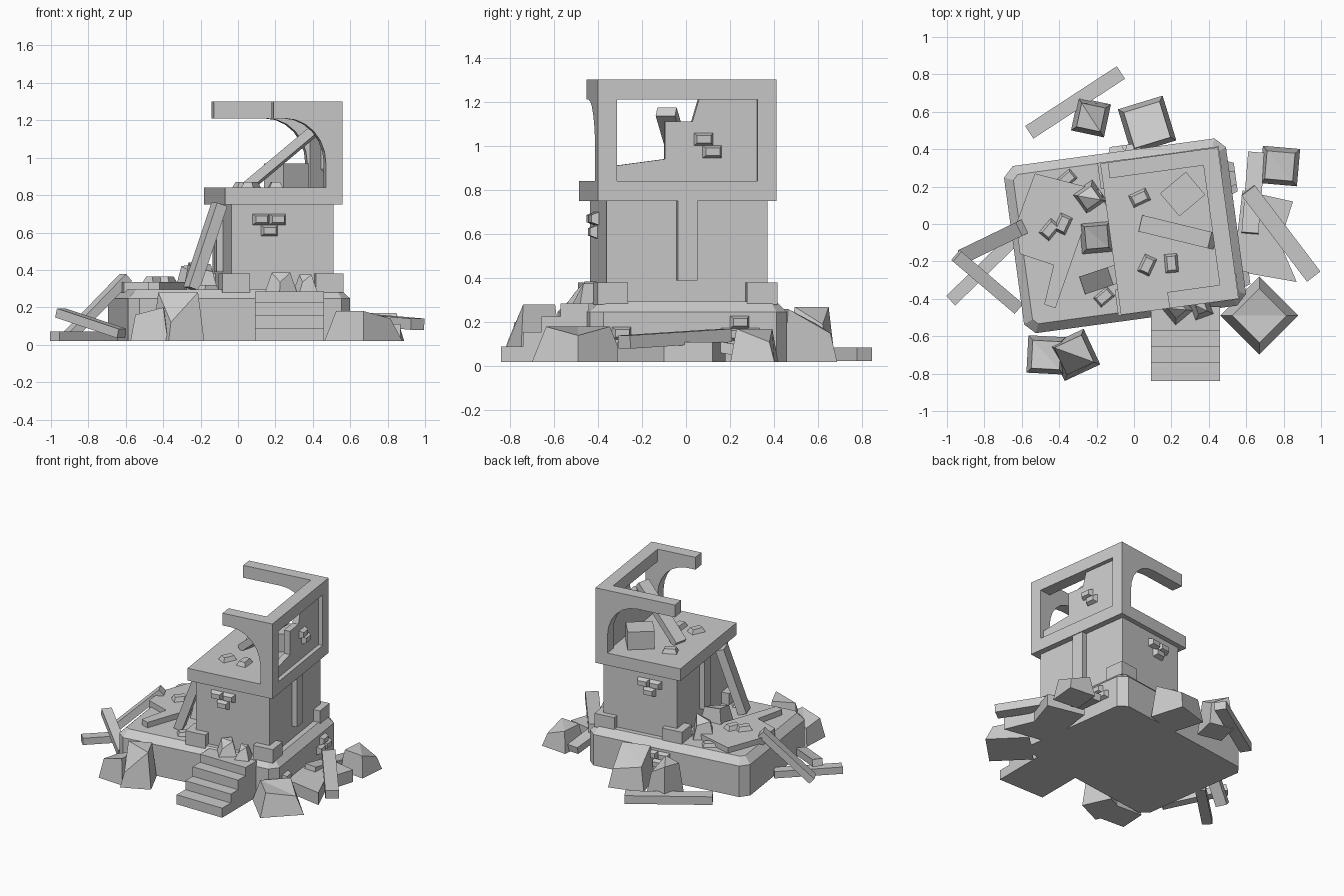
import bpy, bmesh, math
from mathutils import Matrix, Vector, Euler

if "Cube" in bpy.data.objects:
    bpy.data.objects.remove(bpy.data.objects["Cube"])

TH = math.radians(7.8)
R = Matrix.Rotation(TH, 4, 'Z')          # the whole building is turned a little


def finish(name, bm, mat=Matrix()):
    bmesh.ops.recalc_face_normals(bm, faces=bm.faces)
    me = bpy.data.meshes.new(name)
    bm.to_mesh(me)
    bm.free()
    ob = bpy.data.objects.new(name, me)
    ob.matrix_world = mat
    bpy.context.collection.objects.link(ob)
    return ob


def box(name, u0, u1, v0, v1, z0, z1, mat=R):
    bm = bmesh.new()
    m = Matrix.Translation(((u0 + u1) / 2, (v0 + v1) / 2, (z0 + z1) / 2)) @ \
        Matrix.Diagonal((u1 - u0, v1 - v0, z1 - z0, 1))
    bmesh.ops.create_cube(bm, size=1, matrix=m)
    return finish(name, bm, mat)


def prism(name, pts, a, b, axis='z', mat=R):
    """Extrude a 2D profile from a to b along an axis."""
    put = {'x': lambda p, d: (d, p[0], p[1]),
           'y': lambda p, d: (p[0], d, p[1]),
           'z': lambda p, d: (p[0], p[1], d)}[axis]
    bm = bmesh.new()
    lo = [bm.verts.new(put(p, a)) for p in pts]
    hi = [bm.verts.new(put(p, b)) for p in pts]
    bm.faces.new(lo)
    bm.faces.new(hi)
    n = len(pts)
    for i in range(n):
        bm.faces.new((lo[i], lo[(i + 1) % n], hi[(i + 1) % n], hi[i]))
    return finish(name, bm, mat)


def tapered(name, w, d, hs, inset, mat):
    """Four-sided stone: base rectangle, smaller top with four corner heights."""
    bm = bmesh.new()
    cs = [(-1, -1), (1, -1), (1, 1), (-1, 1)]
    lo = [bm.verts.new((x * w / 2, y * d / 2, 0)) for x, y in cs]
    hi = [bm.verts.new((x * (w / 2 - inset), y * (d / 2 - inset), h)) for (x, y), h in zip(cs, hs)]
    bm.faces.new(lo)
    for i in range(4):
        j = (i + 1) % 4
        bm.faces.new((lo[i], lo[j], hi[j], hi[i]))
    if max(hs) - min(hs) < 1e-4:
        bm.faces.new(hi)
    else:
        bm.faces.new((hi[0], hi[1], hi[3]))
        bm.faces.new((hi[1], hi[2], hi[3]))
    return finish(name, bm, mat)


def rock(name, x, y, w, ang, z, hs, inset=.025):
    m = Matrix.Translation((x, y, z)) @ Matrix.Rotation(math.radians(ang), 4, 'Z')
    tapered(name, w, w, hs, inset, m)


def brick(name, loc, rot, w=.09, d=.06, h=.035, mat=R):
    m = mat @ Matrix.Translation(loc) @ Euler([math.radians(a) for a in rot]).to_matrix().to_4x4()
    tapered(name, w, d, [h] * 4, .013, m)


def plank(name, p, q, w, t):
    p, q = Vector(p), Vector(q)
    d = q - p
    x = d.normalized()
    y = Vector((0, 0, 1)).cross(x).normalized()
    m = Matrix((x, y, x.cross(y))).transposed().to_4x4()
    m.translation = (p + q) / 2
    box(name, -d.length / 2, d.length / 2, -w / 2, w / 2, -t / 2, t / 2, m)


# foundation with chamfered corners and top edge
base = box('foundation', -.655, .543, -.507, .395, .02, .295)
bm = bmesh.new()
bm.from_mesh(base.data)
up = [e for e in bm.edges if abs(e.verts[0].co.z - e.verts[1].co.z) > .1]
bmesh.ops.bevel(bm, geom=up, offset=.055, segments=1, affect='EDGES')
top = [e for e in bm.edges if min(v.co.z for v in e.verts) > .1]
bmesh.ops.bevel(bm, geom=top, offset=.048, segments=1, affect='EDGES')
bm.to_mesh(base.data)
bm.free()

# lower room, pilasters, corner stones, upper floor
box('lower_room', -.094, .456, -.426, .311, .28, .76)
box('right_pilaster', .44, .495, -.105, -.015, .39, .76)
box('left_pilaster', -.13, -.08, -.105, -.015, .39, .76)
box('upper_floor', -.135, .50, -.472, .345, .75, .84)
for u in (-.075, .43):
    for v in (-.405, .28):
        box('corner_stone', u - .075, u + .075, v - .07, v + .07, .28, .38)


# upper frame: front and back arches with broken beams, right wall
def arch(name, end, v0, v1):
    curve = [(.19 + .22 * math.cos(a), .97 + .24 * math.sin(a))
             for a in [math.radians(15 * i) for i in range(7)]]
    prism(name, [(.50, .84), (.41, .84)] + curve + [(end, 1.21), (end, 1.30), (.50, 1.30)], v0, v1, 'y')


arch('front_arch', .127, -.472, -.385)
arch('back_arch', -.095, .26, .345)
box('right_beam', .41, .50, -.386, .261, 1.21, 1.30)
prism('broken_wall', [(-.386, .84), (.261, .84), (.261, 1.21), (-.005, 1.21), (-.035, 1.11),
                      (-.16, 1.11), (-.16, .94), (-.386, .91)], .425, .47, 'x')

# steps up to the foundation
prism('steps', [(-.84, .02), (-.84, .09), (-.74, .09), (-.74, .155), (-.655, .155), (-.655, .225),
                (-.57, .225), (-.57, .285), (-.44, .285), (-.44, .02)], .09, .46, 'x', Matrix())

# wall brick clusters
for s, v, rx in ((1, -.424, 90), (-1, .309, -90)):
    for du, z in ((-.045, .67), (.045, .67), (0, .61)):
        brick('wall_brick', (.11 + s * du, v, z), (rx, 0, 0))
for v, z in ((.015, 1.03), (.055, .973)):
    brick('upper_wall_brick', (.465, v, z), (90, 0, 90))
for v, z in ((.17, .20), (.22, .145), (.13, .145), (-.37, .15)):
    brick('foundation_brick', (.538, v, z), (90, 0, 90))
for u, z in ((-.04, .20), (.05, .20), (0, .14)):
    brick('back_foundation_brick', (u, .39, z), (-90, 0, 0))

# loose bricks
for x, y, z, a in ((.03, .14, .84, 25), (.07, -.22, .84, 65), (.2, -.21, .84, 95),
                   (-.36, .24, .29, 40), (-.45, -.03, .335, 50), (-.38, 0, .335, 65),
                   (-.16, -.39, .29, 40)):
    brick('loose_brick', (x, y, z), (0, 0, a), .1, .07, .03, Matrix())

# rocks around and on the foundation
rock('front_left_rock_small', -.47, -.70, .20, -3, .02, (.14, .18, .18, .12))
rock('front_left_rock_large', -.32, -.70, .21, 25, .02, (.10, .26, .26, .26))
rock('front_right_rock', .67, -.49, .295, 45, .02, (.16, .12, .16, .16), .045)
rock('right_rock', .78, .31, .20, -5, .02, (.15, .15, .09, .15))
rock('back_left_rock', -.23, .57, .18, -12, .02, (.24, .25, .17, .25))
rock('back_rock', .07, .53, .25, 17, .02, (.24, .24, .13, .17))
rock('rubble', -.24, .14, .14, 35, .29, (.1, .15, .1, .13))
rock('rubble', -.20, -.07, .17, 5, .29, (.13, .1, .14, .15))
rock('rubble', .23, -.455, .12, 40, .285, (.05, .1, .1, .1))
rock('rubble', .36, -.45, .10, 20, .285, (.05, .09, .09, .09))

# fallen wall panels
prism('fallen_panel', [(-.53, .27), (-.18, .18), (-.12, .02), (-.28, -.05), (-.42, -.45), (-.48, -.43),
                       (-.43, -.22), (-.61, -.16), (-.63, 0)], .28, .335, 'z', Matrix())
prism('right_fallen_panel', [(.58, .18), (.85, .12), (.78, -.1), (.87, -.31), (.53, -.25)],
      .02, .11, 'z', Matrix())
fallen = box('fallen_block', -.09, .09, -.08, .08, -.07, .07,
             Matrix.Translation((.26, .16, .90)) @ Matrix.Rotation(math.radians(40), 4, 'Z'))

# broken planks
for name, p, q, w, t in (
        ('upper_leaning_plank', (.05, 0, .845), (.42, -.09, 1.155), .09, .05),
        ('left_leaning_plank', (-.25, -.32, .30), (-.10, -.27, .75), .10, .06),
        ('left_plank_raised', (-.91, -.17, .04), (-.60, -.02, .36), .08, .05),
        ('left_plank_tilted', (-.95, -.17, .17), (-.62, -.45, .06), .07, .05),
        ('left_plank_flat', (-.98, -.41, .045), (-.65, -.09, .045), .07, .05),
        ('back_plank', (-.56, .49, .055), (-.07, .81, .055), .08, .06),
        ('right_plank', (.61, .18, .14), (.96, -.28, .11), .09, .06),
        ('right_plank_short', (.655, .38, .05), (.62, -.05, .12), .09, .05)):
    plank(name, p, q, w, t)
